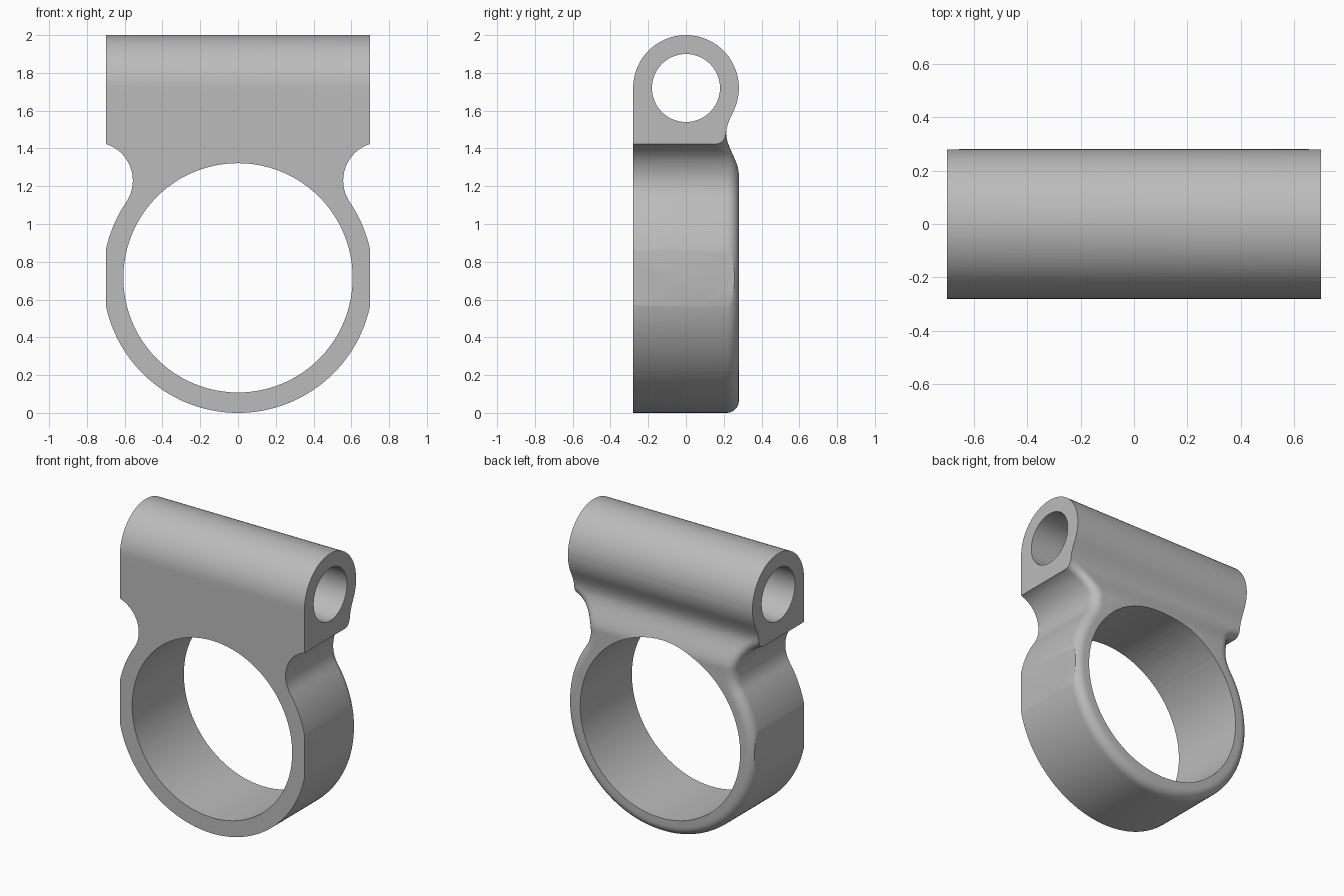
import bpy, bmesh
from math import sin, cos, sqrt, radians, pi, atan2, hypot
from mathutils import Vector

if "Cube" in bpy.data.objects:
    bpy.data.objects.remove(bpy.data.objects["Cube"])

HALF_W, DEPTH = 0.7, 0.28          # half width, half depth
RING_Z, RING_R, BORE_R = 0.715, 0.715, 0.607
TUBE_Z, TUBE_BORE = 1.72, 0.18
WAIST_X, WAIST_Z = 0.76, 1.23
ROUND = 0.065                      # rounded rear rim

grey = bpy.data.materials.new("plain grey")
grey.use_nodes = True
COLOUR = (0.5, 0.5, 0.5, 1)
grey.diffuse_color = COLOUR
grey.node_tree.nodes["Principled BSDF"].inputs["Base Color"].default_value = COLOUR


def arc(cx, cz, r, a0, a1, n):
    return [(cx + r * cos(a0 + (a1 - a0) * i / n), cz + r * sin(a0 + (a1 - a0) * i / n))
            for i in range(n + 1)]


def rear_depth(z):
    """Depth of the rear surface: flat ring, valley, then round tube."""
    low, valley, join = 1.26, 1.48, 1.6
    if z < low:
        return DEPTH
    if z < valley:
        t = (z - low) / (valley - low)
        return DEPTH - 0.067 * t * t * (3 - 2 * t)
    if z < join:
        t = (z - valley) / (join - valley)
        return DEPTH - 0.067 + 0.063 * t * t - 0.023 * t ** 3
    return sqrt(max(DEPTH ** 2 - (z - TUBE_Z) ** 2, 4e-6))


def to_object(name, bm):
    mesh = bpy.data.meshes.new(name)
    bm.to_mesh(mesh)
    bm.free()
    obj = bpy.data.objects.new(name, mesh)
    bpy.context.collection.objects.link(obj)
    mesh.materials.append(grey)
    return obj


# Front outline: ring, concave waist, and block under the tube
dx, dz = WAIST_X, WAIST_Z - RING_Z
touch = atan2(dz, dx)
waist_r = hypot(dx, dz) - RING_R
right = arc(0, RING_Z, RING_R, -pi / 2, touch, 56)
right += arc(WAIST_X, WAIST_Z, waist_r, touch + pi, pi / 2, 24)[1:]
right += [(1, WAIST_Z + waist_r), (1, 2)]
outline = right + [(-x, z) for x, z in reversed(right[1:])]

bm = bmesh.new()
face = bm.faces.new([bm.verts.new((x, -DEPTH, z)) for x, z in outline])
extruded = bmesh.ops.extrude_face_region(bm, geom=[face])["geom"]
moved = [v for v in extruded if isinstance(v, bmesh.types.BMVert)]
bmesh.ops.translate(bm, verts=moved, vec=(0, 2 * DEPTH, 0))
bmesh.ops.recalc_face_normals(bm, faces=bm.faces[:])

# Round the rear rim along ring and waist
rim = [e for e in bm.edges if all(v.co.y > 0 for v in e.verts)
       and sum(v.co.z for v in e.verts) / 2 < WAIST_Z + waist_r + 0.001]
bmesh.ops.bevel(bm, geom=rim, offset=ROUND, offset_type='OFFSET', segments=7,
                profile=0.5, affect='EDGES')

# Slice by height, then bend the front and rear into the tube and valley
levels = [1.26 + i * 0.02 for i in range(23)]
levels += [TUBE_Z + DEPTH * sin(radians(a)) for a in range(4, 90, 4)]
for z in levels:
    bmesh.ops.bisect_plane(bm, geom=bm.verts[:] + bm.edges[:] + bm.faces[:],
                           plane_co=(0, 0, z), plane_no=(0, 0, 1), dist=1e-5)
for v in bm.verts:
    depth = rear_depth(v.co.z)
    if v.co.z > TUBE_Z:
        v.co.y *= depth / DEPTH
    elif v.co.y > 0:
        v.co.y += depth - DEPTH
bmesh.ops.triangulate(bm, faces=bm.faces[:])
body = to_object("ring_and_tube_body", bm)


def cut(operation, cutter):
    mod = body.modifiers.new("cut", 'BOOLEAN')
    mod.operation, mod.object, mod.solver = operation, cutter, 'EXACT'
    cutter.hide_render = True
    bpy.context.view_layer.objects.active = body
    bpy.ops.object.modifier_apply(modifier=mod.name)
    bpy.data.objects.remove(cutter)


def cylinder(name, radius, z, axis):
    bm = bmesh.new()
    bmesh.ops.create_cone(bm, cap_ends=True, segments=96, radius1=radius, radius2=radius, depth=3)
    turn = Vector((0, 0, 1)).rotation_difference(Vector(axis)).to_matrix()
    bmesh.ops.rotate(bm, verts=bm.verts[:], matrix=turn)
    bmesh.ops.translate(bm, verts=bm.verts[:], vec=(0, 0, z))
    return to_object(name, bm)


# Trim the sides flat, then drill the ring and the tube
bm = bmesh.new()
bmesh.ops.create_cube(bm, size=2)
for v in bm.verts:
    v.co = (v.co.x * HALF_W, v.co.y, v.co.z * 2 + 1)
cut('INTERSECT', to_object("side_trim", bm))
cut('DIFFERENCE', cylinder("ring_bore", BORE_R, RING_Z, (0, 1, 0)))
cut('DIFFERENCE', cylinder("tube_bore", TUBE_BORE, TUBE_Z, (1, 0, 0)))

bpy.ops.object.select_all(action='DESELECT')
body.select_set(True)
bpy.context.view_layer.objects.active = body
bpy.ops.object.shade_smooth_by_angle(angle=radians(30))
